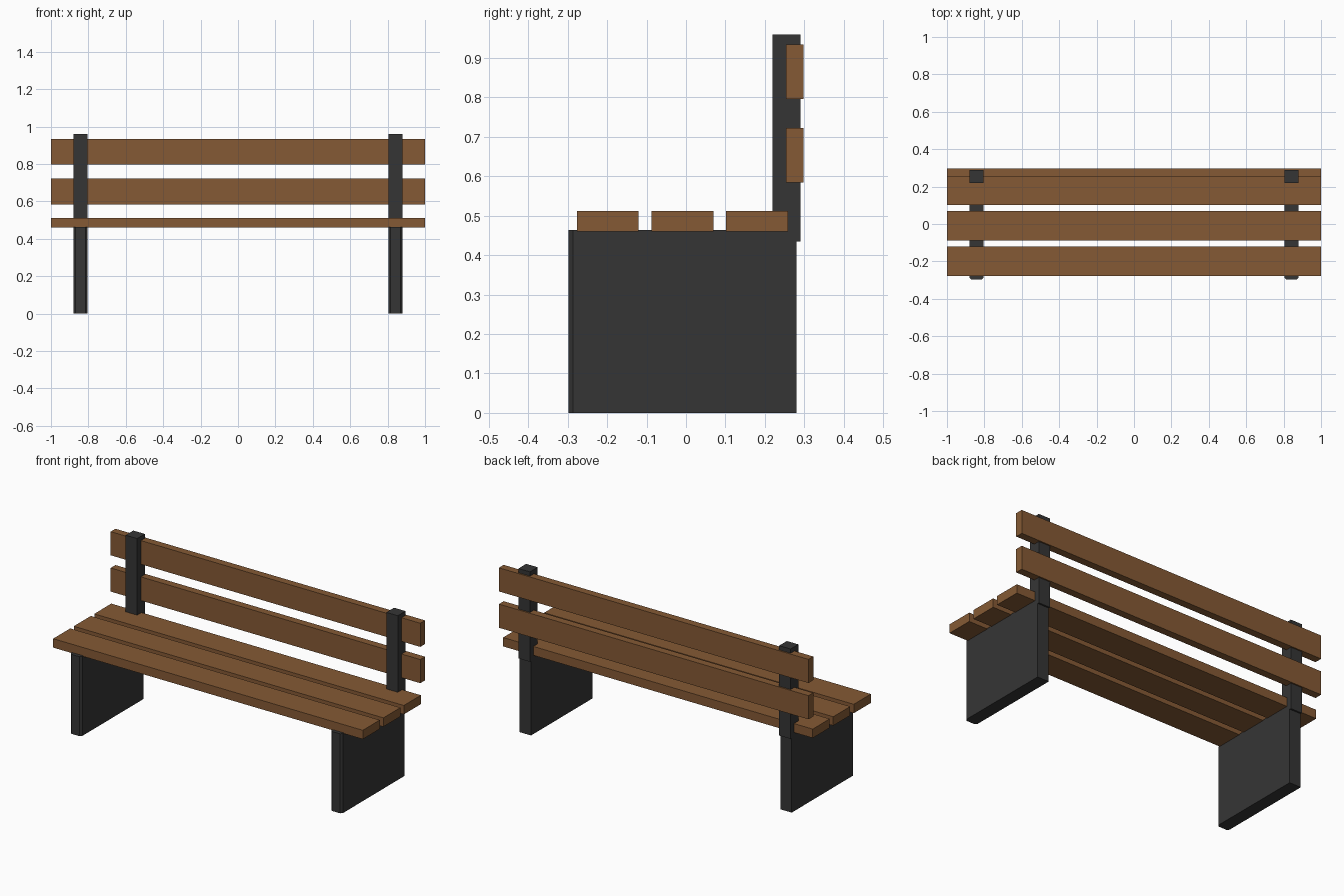
import bpy
import bmesh

cube = bpy.data.objects.get("Cube")
if cube:
    bpy.data.objects.remove(cube, do_unlink=True)


def make_material(name, color):
    mat = bpy.data.materials.new(name)
    mat.use_nodes = True
    mat.diffuse_color = color
    mat.node_tree.nodes["Principled BSDF"].inputs["Base Color"].default_value = color
    return mat


wood = make_material("brown wood", (0.235, 0.102, 0.035, 1))
metal = make_material("dark metal", (0.036, 0.036, 0.036, 1))


def box(name, xs, ys, zs, mat, front_chamfer=0):
    """Box between min and max on each axis, with optional cut front corners."""
    bm = bmesh.new()
    bmesh.ops.create_cube(bm, size=1)
    for v in bm.verts:
        v.co = [r[0] if c < 0 else r[1] for c, r in zip(v.co, (xs, ys, zs))]
    if front_chamfer:
        edges = [e for e in bm.edges
                 if all(abs(v.co.y - ys[0]) < 1e-5 for v in e.verts)
                 and abs(e.verts[0].co.z - e.verts[1].co.z) > 1e-4]
        bmesh.ops.bevel(bm, geom=edges, offset=front_chamfer, segments=1,
                        affect='EDGES')
    mesh = bpy.data.meshes.new(name)
    bm.to_mesh(mesh)
    bm.free()
    mesh.materials.append(mat)
    obj = bpy.data.objects.new(name, mesh)
    bpy.context.collection.objects.link(obj)
    return obj


# Seat planks, front to back
for name, y in (("front", -0.277), ("middle", -0.087), ("rear", 0.102)):
    box(f"seat_plank_{name}", (-1, 1), (y, y + 0.157), (0.46, 0.512), wood)

# Backrest planks
for name, z in (("lower", 0.584), ("upper", 0.796)):
    box(f"back_plank_{name}", (-1, 1), (0.254, 0.298), (z, z + 0.138), wood)

# Panel legs and backrest posts
for side, x in (("left", 0.842), ("right", -0.842)):
    xs = (x - 0.037, x + 0.037)
    box(f"leg_panel_{side}", xs, (-0.298, 0.28), (0, 0.464), metal, 0.011)
    box(f"back_post_{side}", xs, (0.219, 0.29), (0.434, 0.959), metal)
